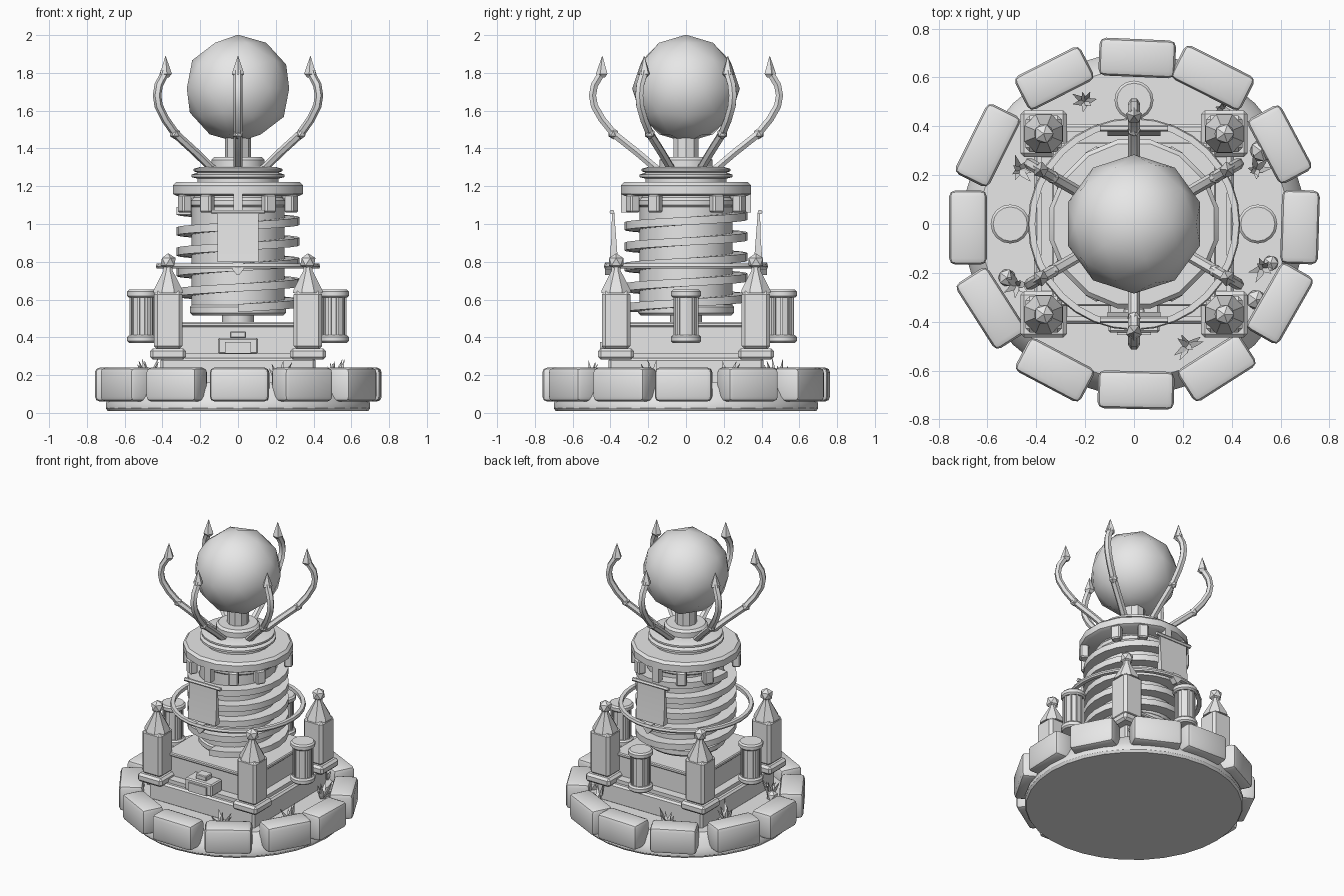
import bpy, bmesh, math, random
from mathutils import Vector, Matrix

if "Cube" in bpy.data.objects:
    bpy.data.objects.remove(bpy.data.objects["Cube"])

random.seed(4)
grey = bpy.data.materials.new("stone grey")
grey.diffuse_color = (0.8, 0.8, 0.8, 1)
grey.use_nodes = True
grey.node_tree.nodes["Principled BSDF"].inputs["Base Color"].default_value = grey.diffuse_color


def finish(name, bm, loc=(0, 0, 0), rot=0, bevel=0, angle=30, segs=1):
    """Turn a bmesh into a named, shaded object."""
    bmesh.ops.recalc_face_normals(bm, faces=bm.faces)
    if bevel:
        bmesh.ops.bevel(bm, geom=bm.edges[:], offset=bevel, segments=segs,
                        affect='EDGES', profile=0.5)
    me = bpy.data.meshes.new(name)
    bm.to_mesh(me)
    bm.free()
    me.materials.append(grey)
    ob = bpy.data.objects.new(name, me)
    bpy.context.collection.objects.link(ob)
    ob.location, ob.rotation_euler = loc, (0, 0, rot)
    bpy.ops.object.select_all(action='DESELECT')
    ob.select_set(True)
    bpy.context.view_layer.objects.active = ob
    bpy.ops.object.shade_smooth_by_angle(angle=math.radians(angle))
    return ob


def box(name, size, loc, rot=0, bevel=0, segs=1):
    bm = bmesh.new()
    bmesh.ops.create_cube(bm, size=1, matrix=Matrix.Diagonal((*size, 1)))
    return finish(name, bm, loc, rot, bevel, segs=segs)


def lathe(name, profile, sides, loc=(0, 0, 0), rot=0, closed=False, angle=30):
    """Revolve (radius, height) points; open profiles get flat caps."""
    bm = bmesh.new()
    rings = [[bm.verts.new((r * math.cos(a), r * math.sin(a), z))
              for a in (math.tau * i / sides for i in range(sides))]
             for r, z in profile]
    pairs = list(zip(rings, rings[1:]))
    if closed:
        pairs.append((rings[-1], rings[0]))
    else:
        bm.faces.new(rings[0])
        bm.faces.new(rings[-1])
    for a, b in pairs:
        for i in range(sides):
            j = (i + 1) % sides
            bm.faces.new((a[i], a[j], b[j], b[i]))
    return finish(name, bm, loc, rot, angle=angle)


def loft(name, sections, rot=0, angle=30):
    """Skin a list of equal-length point loops and cap the ends."""
    bm = bmesh.new()
    loops = [[bm.verts.new(p) for p in s] for s in sections]
    n = len(loops[0])
    for a, b in zip(loops, loops[1:]):
        for i in range(n):
            j = (i + 1) % n
            bm.faces.new((a[i], a[j], b[j], b[i]))
    bm.faces.new(loops[0])
    bm.faces.new(loops[-1])
    return finish(name, bm, rot=rot, angle=angle)


def ball(name, r, loc, sub, angle):
    bm = bmesh.new()
    bmesh.ops.create_icosphere(bm, subdivisions=sub, radius=r)
    return finish(name, bm, loc, angle=angle)


def polar(r, deg, z):
    a = math.radians(deg)
    return (r * math.cos(a), r * math.sin(a), z)


# Round ground base and ring of edge stones
lathe("ground_base", [(0.69, 0.01), (0.70, 0.025), (0.70, 0.05), (0.685, 0.08),
                      (0.66, 0.13), (0.63, 0.16)], 32)
for k in range(12):
    deg = 30 * k + random.uniform(-2, 2)
    box("edge_stone", (0.155, random.uniform(0.30, 0.325), 0.18), polar(0.68, deg, 0.15),
        math.radians(deg + random.uniform(-3, 3)), 0.026, 2)

# Square stepped plinth with front step
box("plinth_lower", (0.82, 0.82, 0.14), (0, 0, 0.22), bevel=0.012)
box("plinth_step", (0.76, 0.76, 0.04), (0, 0, 0.295))
box("plinth_upper", (0.64, 0.64, 0.16), (0, 0, 0.38))
box("plinth_cap", (0.67, 0.67, 0.025), (0, 0, 0.468), bevel=0.006)
box("front_step", (0.21, 0.12, 0.085), (0, -0.385, 0.355), bevel=0.008)
box("front_step_panel", (0.14, 0.02, 0.06), (0, -0.445, 0.345))
box("front_step_top", (0.085, 0.07, 0.035), (0, -0.38, 0.413), bevel=0.005)

# Corner pillars with pointed roofs and finials
for x in (-0.37, 0.37):
    for y in (-0.37, 0.37):
        box("pillar_foot", (0.19, 0.19, 0.06), (x, y, 0.312), bevel=0.015)
        box("pillar_shaft", (0.15, 0.15, 0.31), (x, y, 0.49), bevel=0.018)
        lathe("pillar_roof", [(0.085, 0.635), (0.083, 0.65), (0.025, 0.755),
                              (0.025, 0.775)], 8, (x, y, 0), math.pi / 8)
        ball("pillar_finial", 0.045, (x, y, 0.80), 1, 10)

# Fluted side and back columns
for deg in (0, 90, 180):
    p = polar(0.507, deg, 0)
    lathe("column_shaft", [(0.062, 0.40), (0.062, 0.62)], 10, p, angle=20)
    for z in (0.37, 0.61):
        lathe("column_disc", [(0.07, z), (0.08, z + 0.01), (0.08, z + 0.032),
                              (0.07, z + 0.042)], 16, p)
    for k in range(10):
        q = polar(0.06, 36 * k, 0.51)
        box("column_rib", (0.015, 0.012, 0.20), (p[0] + q[0], p[1] + q[1], 0.51),
            math.radians(36 * k))

# Core drum standing on a narrow neck
lathe("core_neck", [(0.085, 0.46), (0.085, 0.54)], 12)
lathe("core_drum", [(0.24, 0.515), (0.255, 0.53), (0.255, 0.56), (0.245, 0.57),
                    (0.245, 1.09), (0.255, 1.10), (0.255, 1.125), (0.24, 1.14),
                    (0.24, 1.16)], 24)

# Rising coil around the drum
coil, steps = [], 114
for i in range(steps + 1):
    t = i / steps
    deg, z = -90 + 360 * 4.75 * t, 0.555 + 0.515 * t
    h = 0.021
    coil.append([polar(0.25, deg, z - h), polar(0.325, deg, z - h),
                 polar(0.325, deg, z + h), polar(0.25, deg, z + h)])
loft("coil", coil)

# Thin hoop around the coil
lathe("hoop", [(0.405, 0.765), (0.43, 0.765), (0.435, 0.775), (0.43, 0.79),
               (0.405, 0.79)], 32, closed=True)

# Front and back banners with rods
for rot in (0, math.pi):
    loft("banner", [[(-w, y0, z), (w, y0, z), (w, y1, z), (-w, y1, z)]
                    for w, y0, y1, z in ((0.108, -0.405, -0.36, 0.80),
                                         (0.108, -0.395, -0.37, 0.93),
                                         (0.108, -0.392, -0.38, 1.06))], rot)
    loft("banner_rod", [[(x, -0.392 + 0.013 * math.cos(a), 1.063 + 0.013 * math.sin(a))
                         for a in (math.tau * k / 6 for k in range(6))]
                        for x in (-0.14, 0.14)], rot)
    loft("banner_pendant", [[(-w, -0.43, z), (w, -0.43, z), (w, -0.39, z), (-w, -0.39, z)]
                            for w, z in ((0.006, 0.73), (0.03, 0.76), (0.03, 0.795))], rot)
    s = -1 if rot == 0 else 1
    box("banner_post", (0.05, 0.05, 0.10), (0, s * 0.32, 1.11))

# Wide collar with hanging brackets
lathe("collar", [(0.33, 1.148), (0.352, 1.16), (0.352, 1.205), (0.335, 1.222)], 16,
      rot=math.pi / 16)
for k in range(4):
    for off in (30, 60):
        deg = 90 * k + off
        box("collar_bracket", (0.055, 0.065, 0.095), polar(0.325, deg, 1.108),
            math.radians(deg), 0.008)

# Stacked crown rings and sphere stem
lathe("crown_rings", [(0.215, 1.215), (0.215, 1.24), (0.245, 1.248), (0.245, 1.262),
                      (0.215, 1.272), (0.235, 1.28), (0.235, 1.292), (0.20, 1.302),
                      (0.14, 1.305), (0.14, 1.34), (0.125, 1.355)], 24)
lathe("orb_stem", [(0.07, 1.35), (0.07, 1.48)], 10)
ball("orb", 0.285, (0, 0, 1.717), 2, 60)

# Six curved claws with spear tips
path = [(0.13, 1.27), (0.26, 1.38), (0.38, 1.475), (0.445, 1.555), (0.485, 1.625),
        (0.495, 1.68), (0.485, 1.735), (0.455, 1.785), (0.447, 1.81)]
for k in range(6):
    sections = []
    for i, (r, z) in enumerate(path):
        a, b = path[max(i - 1, 0)], path[min(i + 1, len(path) - 1)]
        n = Vector((b[1] - a[1], 0, a[0] - b[0])).normalized()
        sections.append([Vector((r, 0, z)) + n * (0.022 * math.cos(t))
                         + Vector((0, 0.024 * math.sin(t), 0))
                         for t in (math.tau * (j + 0.5) / 6 for j in range(6))])
    rot = math.radians(30 + 60 * k)
    loft("claw", sections, rot)
    loft("claw_tip", [[(0.443 + w * math.cos(t), w * math.sin(t), z)
                       for t in (math.tau * j / 5 for j in range(5))]
                      for w, z in ((0.016, 1.775), (0.034, 1.795), (0.001, 1.89))], rot, 10)
    c, s = math.cos(rot), math.sin(rot)
    ball("claw_joint", 0.03, (0.385 * c, 0.385 * s, 1.478), 1, 40)

# Grass tufts and pebbles on the ground
for x, y in ((-0.2, 0.5), (-0.47, 0.22), (0.5, 0.22), (0.36, 0.47),
             (0.53, -0.18), (-0.48, -0.25), (0.22, -0.5)):
    for k in range(7):
        a = math.tau * k / 7 + random.uniform(-0.3, 0.3)
        lean, h = random.uniform(0.02, 0.07), random.uniform(0.07, 0.14)
        tuft = []
        for w, t in ((0.011, 0), (0.014, 0.5), (0.001, 1)):
            cx, cy = x + lean * t * math.cos(a), y + lean * t * math.sin(a)
            tuft.append([(cx + w * math.cos(a + u), cy + w * math.sin(a + u), 0.15 + h * t)
                         for u in (0, 2.09, 4.19)])
        loft("grass_blade", tuft, angle=10)
for x, y, r in ((0.52, 0.30, 0.05), (0.50, -0.31, 0.045), (0.56, -0.16, 0.035),
                (-0.52, -0.22, 0.04)):
    ball("pebble", r, (x, y, 0.18), 1, 10)
